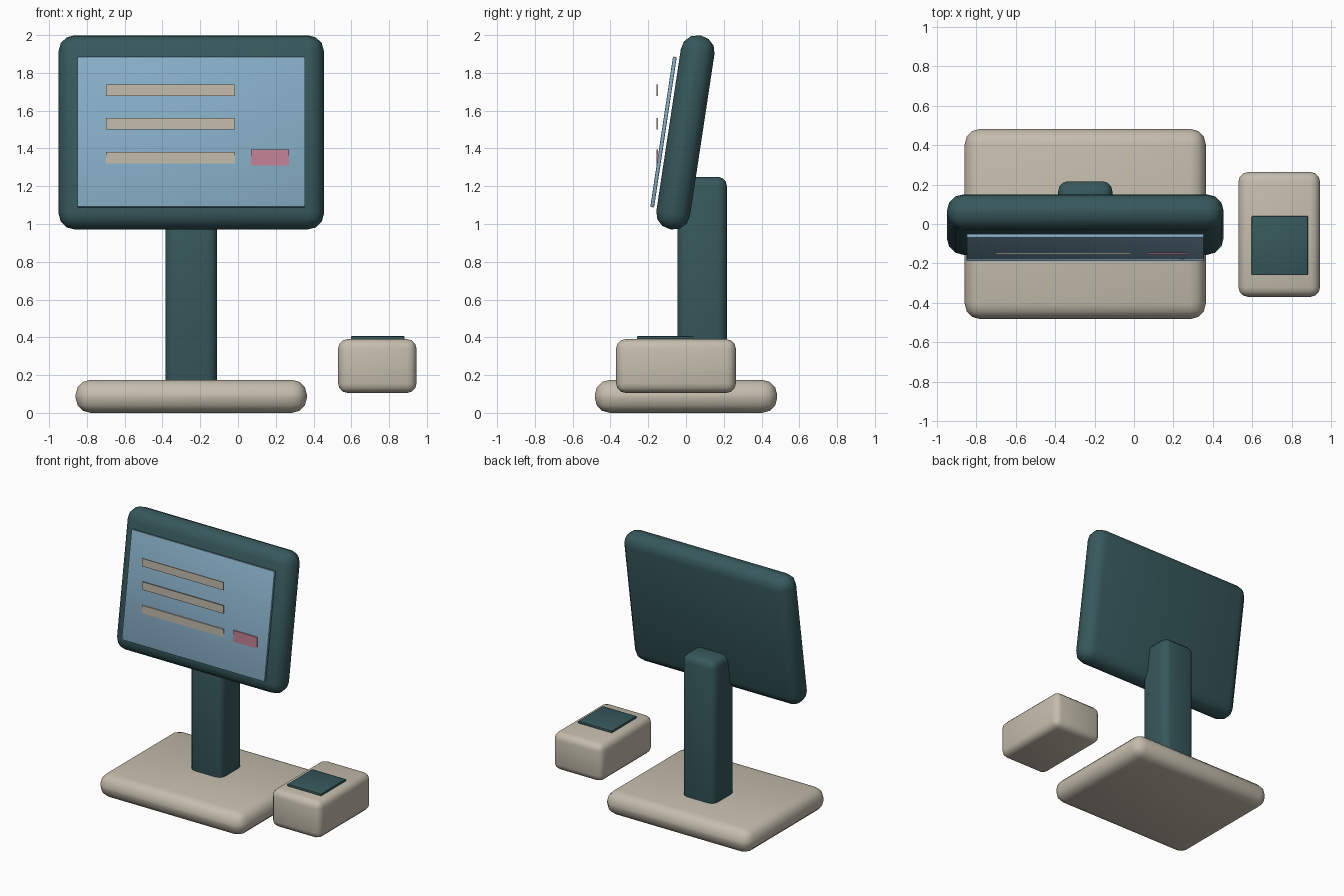
import bpy
import math

if "Cube" in bpy.data.objects:
    bpy.data.objects.remove(bpy.data.objects["Cube"])


def material(name, rgb):
    m = bpy.data.materials.new(name)
    m.diffuse_color = (*rgb, 1)
    m.use_nodes = True
    m.node_tree.nodes["Principled BSDF"].inputs["Base Color"].default_value = m.diffuse_color
    return m


BEIGE = material("warm beige", (0.56, 0.51, 0.42))
TEAL = material("dark teal", (0.037, 0.098, 0.107))
BLUE = material("screen blue", (0.238, 0.418, 0.56))
PINK = material("button pink", (0.55, 0.225, 0.30))


def box(name, centre, size, mat, bevel=0, segments=3, tilt=0):
    """Box with rounded edges, tilted about x."""
    bpy.ops.mesh.primitive_cube_add(size=1, location=centre)
    ob = bpy.context.object
    ob.name = name
    ob.scale = size
    bpy.ops.object.transform_apply(location=False, rotation=False, scale=True)
    ob.data.materials.append(mat)
    if bevel:
        mod = ob.modifiers.new("rounding", 'BEVEL')
        mod.width = bevel
        mod.segments = segments
        bpy.ops.object.modifier_apply(modifier=mod.name)
        bpy.ops.object.shade_smooth_by_angle(angle=math.radians(40))
    ob.rotation_euler.x = tilt
    return ob


TILT = -0.15  # top leans back
CX = -0.2475

# Foot and post
box("base", (CX, 0, 0.0875), (1.225, 0.966, 0.175), BEIGE, 0.08)
box("post", (CX, 0.086, 0.675), (0.275, 0.262, 1.15), TEAL, 0.05)

# Tilted display
box("display_housing", (CX, -0.003, 1.485), (1.405, 1.038, 0.18)[::2] + (1.038,),
    TEAL, 0.085, tilt=TILT)
box("screen", (CX, -0.119, 1.487), (1.205, 0.02, 0.805), BLUE, 0.005, 2, TILT)

# Upright plates on the screen
for i, z in enumerate((1.708, 1.53, 1.35)):
    box(f"screen_line_{i + 1}", (-0.3575, -0.152, z), (0.685, 0.008, 0.06), BEIGE)
box("screen_button", (0.17, -0.152, 1.35), (0.20, 0.008, 0.09), PINK)

# Separate card reader
box("card_reader", (0.7375, -0.053, 0.248), (0.415, 0.634, 0.285), BEIGE, 0.05)
box("reader_pad", (0.74, -0.11, 0.397), (0.285, 0.30, 0.018), TEAL, 0.004, 2)
